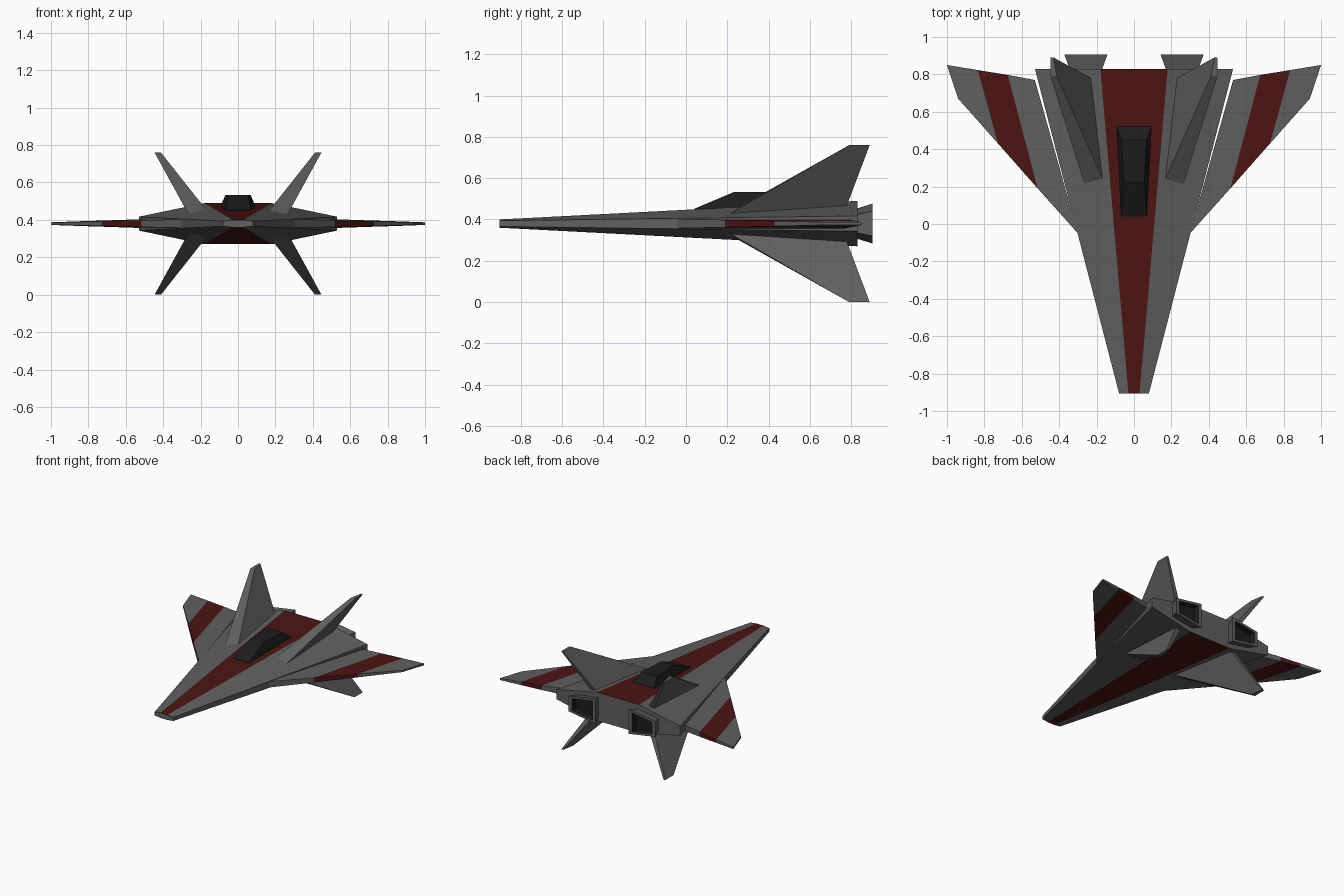
import bpy, bmesh

if "Cube" in bpy.data.objects:
    bpy.data.objects.remove(bpy.data.objects["Cube"])

MID = 0.38  # height of the symmetry plane


def paint(name, rgb):
    m = bpy.data.materials.new(name)
    m.diffuse_color = (*rgb, 1)
    m.use_nodes = True
    m.node_tree.nodes["Principled BSDF"].inputs["Base Color"].default_value = m.diffuse_color
    return m


GREY = paint("hull_grey", (0.115, 0.115, 0.115))
RED = paint("stripe_red", (0.075, 0.007, 0.007))
BLACK = paint("glass_black", (0.012, 0.012, 0.012))
MATS = [GREY, RED, BLACK]


def loft(name, rings, colour=lambda seg, side: 0, caps=(0, 0)):
    """Join equal-length rings of points; colour picks a slot per strip and side."""
    bm = bmesh.new()
    vs = [[bm.verts.new(p) for p in r] for r in rings]
    n = len(rings[0])
    for i in range(len(vs) - 1):
        for j in range(n):
            k = (j + 1) % n
            f = bm.faces.new((vs[i][j], vs[i][k], vs[i + 1][k], vs[i + 1][j]))
            f.material_index = colour(i, j)
    for ring, c in ((vs[0], caps[0]), (vs[-1], caps[1])):
        bm.faces.new(ring).material_index = c
    bmesh.ops.recalc_face_normals(bm, faces=bm.faces)
    me = bpy.data.meshes.new(name)
    bm.to_mesh(me)
    bm.free()
    for m in MATS:
        me.materials.append(m)
    ob = bpy.data.objects.new(name, me)
    bpy.context.collection.objects.link(ob)
    return ob


# Fuselage: eight-sided wedge with red top and bottom strips
def hull_ring(y, strip, side, tall, edge):
    half = [(strip, tall), (side, edge), (side, -edge), (strip, -tall)]
    pts = half + [(-x, z) for x, z in reversed(half)]
    return [(x, y, MID + z) for x, z in pts]


loft("fuselage",
     [hull_ring(-0.905, 0.03, 0.08, 0.02, 0.014),
      hull_ring(0.83, 0.18, 0.53, 0.11, 0.037)],
     lambda i, j: 1 if j in (3, 7) else 0)

# Canopy
loft("canopy", [
    [(-0.068, 0.04, 0.44), (0.068, 0.04, 0.44), (0.092, 0.52, 0.45), (-0.092, 0.52, 0.45)],
    [(-0.068, 0.04, 0.452), (0.068, 0.04, 0.452), (0.092, 0.52, 0.475), (-0.092, 0.52, 0.475)],
    [(-0.055, 0.23, 0.532), (0.055, 0.23, 0.532), (0.068, 0.45, 0.532), (-0.068, 0.45, 0.532)],
], lambda i, j: 2, (2, 2))

# Wing stations: leading point, trailing point, half thickness
WING = [((0.30, -0.05), (0.53, 0.77), 0.023),
        ((0.515, 0.19), (0.675, 0.797), 0.018),
        ((0.727, 0.43), (0.835, 0.823), 0.013),
        ((0.94, 0.67), (1.0, 0.85), 0.007)]

for s, label in ((1, "left"), (-1, "right")):
    # Wing with a red middle band
    loft(label + "_wing",
         [[(s * a[0], a[1], MID - t), (s * b[0], b[1], MID - t),
           (s * b[0], b[1], MID + t), (s * a[0], a[1], MID + t)] for a, b, t in WING],
         lambda i, j: 1 if i == 1 else 0)

    # Upper and lower canted fins
    for u, level in ((1, "upper"), (-1, "lower")):
        base = [(0.165, 0.235, 0.068), (0.265, 0.215, 0.05),
                (0.265, 0.775, 0.075), (0.22, 0.775, 0.08)]
        tip = [(0.412, 0.79, 0.38), (0.446, 0.79, 0.38),
               (0.446, 0.89, 0.38), (0.43, 0.89, 0.38)]
        loft(f"{label}_{level}_fin",
             [[(s * x, y, MID + u * z) for x, y, z in r] for r in (base, tip)])

    # Flared engine nozzle with a dark recess
    def nozzle_ring(y, k):
        pts = [(-0.115, 0.097), (0.115, 0.06), (0.115, -0.06), (-0.115, -0.097)]
        return [(s * (0.257 + k * x), y, MID + k * z) for x, z in pts]

    loft(label + "_engine_nozzle",
         [nozzle_ring(0.80, 0.72), nozzle_ring(0.83, 0.76), nozzle_ring(0.905, 1.0),
          nozzle_ring(0.905, 0.76), nozzle_ring(0.865, 0.70)],
         lambda i, j: 2 if i == 3 else 0, (0, 2))
